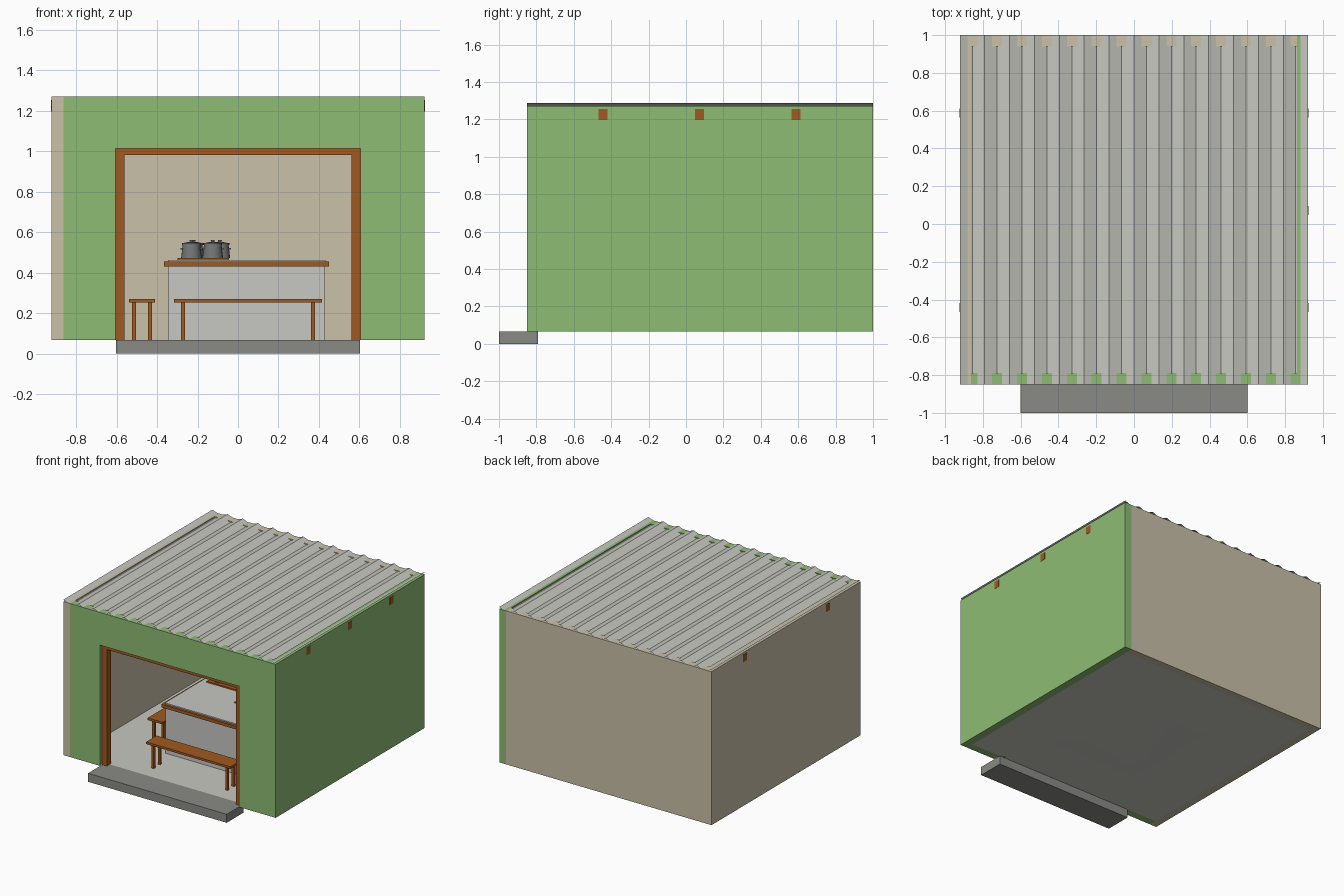
import bpy, bmesh, math
from mathutils import Matrix, Vector

if "Cube" in bpy.data.objects:
    bpy.data.objects.remove(bpy.data.objects["Cube"])


def material(name, hexcode):
    def lin(c):
        return c / 12.92 if c <= 0.04045 else ((c + 0.055) / 1.055) ** 2.4
    rgb = [lin(int(hexcode[i:i + 2], 16) / 255) for i in (0, 2, 4)]
    m = bpy.data.materials.new(name)
    m.diffuse_color = (*rgb, 1)
    m.use_nodes = True
    m.node_tree.nodes["Principled BSDF"].inputs["Base Color"].default_value = m.diffuse_color
    return m


GREEN = material("green_plaster", "8EBC75")
BEIGE = material("beige_plaster", "C9C1A9")
WOOD = material("brown_wood", "A05A20")
SHEET = material("light_grey_sheet", "C8C8C0")
STONE = material("pale_counter", "C7C8C3")
CONCRETE = material("mid_grey_concrete", "8A8A86")
METAL = material("dark_pot_metal", "747876")


def finish(name, bm, mat, closed=True):
    if closed:
        bmesh.ops.recalc_face_normals(bm, faces=bm.faces[:])
    me = bpy.data.meshes.new(name)
    bm.to_mesh(me)
    bm.free()
    me.materials.append(mat)
    ob = bpy.data.objects.new(name, me)
    bpy.context.collection.objects.link(ob)
    return ob


def add_box(bm, x0, x1, y0, y1, z0, z1):
    m = Matrix.Translation(((x0 + x1) / 2, (y0 + y1) / 2, (z0 + z1) / 2))
    m = m @ Matrix.Diagonal((x1 - x0, y1 - y0, z1 - z0, 1))
    bmesh.ops.create_cube(bm, size=1, matrix=m)


def box(name, mat, *dims):
    bm = bmesh.new()
    add_box(bm, *dims)
    return finish(name, bm, mat)


def prism(name, mat, pts, a, b, axis="z"):
    """Extrude a 2D outline: (x, y) along z, or (x, z) along y."""
    bm = bmesh.new()
    vs = [bm.verts.new((p, q, a) if axis == "z" else (p, a, q)) for p, q in pts]
    f = bm.faces.new(vs)
    ext = bmesh.ops.extrude_face_region(bm, geom=[f])
    d = Vector((0, 0, b - a)) if axis == "z" else Vector((0, b - a, 0))
    bmesh.ops.translate(bm, verts=[v for v in ext["geom"] if isinstance(v, bmesh.types.BMVert)], vec=d)
    return finish(name, bm, mat)


X, T, F, TOP = 0.922, 0.06, 0.067, 1.272   # half width, wall thickness, floor, wall top
Y0, Y1 = -0.85, 1.0

# step, floor and walls
box("front_step", CONCRETE, -0.602, 0.602, -1.0, -0.79, 0, F)
bm = bmesh.new()
bm.faces.new([bm.verts.new(p) for p in ((-X + T, Y0 + T, F), (X - T, Y0 + T, F),
                                        (X - T, Y1 - T, F), (-X + T, Y1 - T, F))])
finish("floor", bm, SHEET, closed=False)
box("left_wall", BEIGE, -X, -X + T, Y0, Y1, F, TOP)
box("right_wall", GREEN, X - T, X, Y0, Y1, F, TOP)
box("back_wall", BEIGE, -X + T, X - T, Y1 - T, Y1, F, TOP)
D, H = 0.605, 1.015                        # doorway half width and head
prism("front_wall", GREEN, [(-X + T, F), (-D, F), (-D, H), (D, H), (D, F), (X - T, F),
                            (X - T, TOP), (-X + T, TOP)], Y0, Y0 + T, "y")

# recessed door frame
prism("door_frame", WOOD, [(-D, F), (-D + .043, F), (-D + .043, .982), (D - .043, .982),
                           (D - .043, F), (D, F), (D, H), (-D, H)], -0.825, -0.77, "y")

# roof beams, ends showing through the side walls
for i, y in enumerate((-0.443, 0.072, 0.588)):
    left = -X + 0.01 if i == 1 else -X - 0.002
    box(f"roof_beam_{i + 1}", WOOD, left, X + 0.002, y - 0.024, y + 0.024, 1.197, 1.255)

# corrugated roof: single folded sheet
bm = bmesh.new()
rows = []
for k in range(29):
    x = -X + 2 * X * k / 28
    z = 1.287 if k % 2 == 0 else 1.262
    rows.append([bm.verts.new((x, y, z)) for y in (Y0, Y1)])
for a, b in zip(rows, rows[1:]):
    bm.faces.new((a[0], b[0], b[1], a[1]))
finish("corrugated_roof", bm, SHEET, closed=False)


# L-shaped counter: base, wooden slab and pale top
def l_shape(inset):
    x0, x1, y0, y1 = -0.365 + inset, 0.45 - inset, -0.43 + inset, 0.43 - inset
    cx, cy = 0.07 - inset, -0.11 - inset
    return [(x0, y0), (x1, y0), (x1, cy), (cx, cy), (cx, y1), (x0, y1)]


prism("counter_base", STONE, l_shape(0.022), F, 0.43)
prism("counter_slab", WOOD, l_shape(0), 0.43, 0.455)
prism("counter_top", STONE, l_shape(0.018), 0.455, 0.464)


# benches: seat with four legs
def bench(name, x0, x1, y0, y1):
    bm = bmesh.new()
    add_box(bm, x0, x1, y0, y1, 0.253, 0.27)
    ix, iy = (0.045, 0.025) if x1 - x0 > y1 - y0 else (0.025, 0.045)
    for lx in (x0 + ix, x1 - ix):
        for ly in (y0 + iy, y1 - iy):
            add_box(bm, lx - .01, lx + .01, ly - .01, ly + .01, F + 0.001, 0.253)
    finish(name, bm, WOOD)


bench("front_bench", -0.317, 0.415, -0.687, -0.557)
bench("left_bench", -0.54, -0.41, -0.35, 0.38)

# serving board with lidded pots
box("pot_board", WOOD, -0.3, -0.045, 0.04, 0.36, 0.464, 0.474)


def pot(name, x, y, r):
    bm = bmesh.new()

    def cyl(r1, r2, z0, z1):
        bmesh.ops.create_cone(bm, cap_ends=True, segments=20, radius1=r1, radius2=r2, depth=z1 - z0,
                              matrix=Matrix.Translation((x, y, (z0 + z1) / 2)))
    cyl(r, r * 0.85, 0.474, 0.538)         # body
    cyl(r * 0.92, r * 0.92, 0.538, 0.546)  # lid rim
    cyl(r * 0.9, r * 0.4, 0.546, 0.551)    # lid
    cyl(0.008, 0.01, 0.551, 0.561)         # knob
    for s in (-1, 1):                      # side handles
        add_box(bm, x + s * r * 0.95 - .006, x + s * r * 0.95 + .006, y - .015, y + .015, 0.515, 0.522)
    ob = finish(name, bm, METAL)
    bpy.context.view_layer.objects.active = ob
    ob.select_set(True)
    bpy.ops.object.shade_smooth_by_angle(angle=math.radians(30))
    ob.select_set(False)


for i, (x, y) in enumerate(((-0.23, 0.11), (-0.125, 0.12), (-0.22, 0.27), (-0.09, 0.27))):
    pot(f"pot_{i + 1}", x, y, 0.051)
